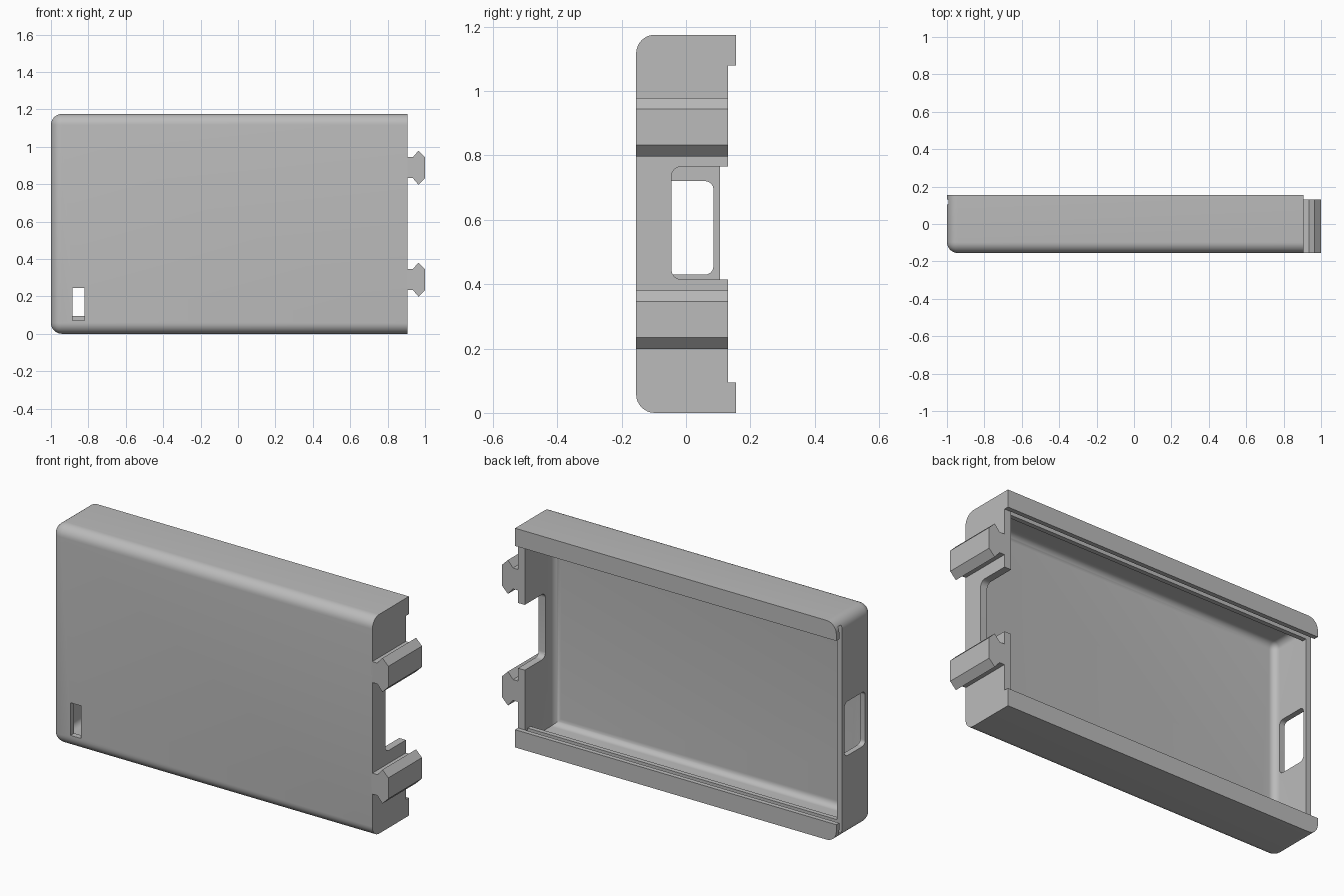
import bpy
import bmesh

cube = bpy.data.objects.get("Cube")
if cube:
    bpy.data.objects.remove(cube, do_unlink=True)

grey = bpy.data.materials.new("light_grey_plastic")
grey.use_nodes = True
grey.diffuse_color = (0.5, 0.5, 0.5, 1)
grey.node_tree.nodes["Principled BSDF"].inputs["Base Color"].default_value = (0.5, 0.5, 0.5, 1)


def box(name, x, y, z, radius=0, rounded=None, segments=8):
    """Box from (min, max) ranges; 'rounded' picks edges by their midpoint side (-1, 0, 1 per axis)."""
    bm = bmesh.new()
    bmesh.ops.create_cube(bm, size=2)
    if rounded:
        picked = [e for e in bm.edges
                  if rounded(*[round((a + b) / 2) for a, b in zip(e.verts[0].co, e.verts[1].co)])]
    for v in bm.verts:
        v.co = [r[0] if c < 0 else r[1] for c, r in zip(v.co, (x, y, z))]
    if rounded:
        bmesh.ops.bevel(bm, geom=picked, offset=radius, segments=segments,
                        profile=0.5, affect='EDGES')
    return to_object(bm, name)


def to_object(bm, name):
    bmesh.ops.recalc_face_normals(bm, faces=bm.faces[:])
    mesh = bpy.data.meshes.new(name)
    bm.to_mesh(mesh)
    bm.free()
    obj = bpy.data.objects.new(name, mesh)
    bpy.context.collection.objects.link(obj)
    mesh.materials.append(grey)
    return obj


def carve(target, cutter):
    mod = target.modifiers.new("carve", 'BOOLEAN')
    mod.operation = 'DIFFERENCE'
    mod.solver = 'EXACT'
    mod.object = cutter
    bpy.context.view_layer.objects.active = target
    bpy.ops.object.modifier_apply(modifier=mod.name)
    bpy.data.objects.remove(cutter, do_unlink=True)


HEIGHT = 1.175
WALL = 0.03
LIP = 0.095
inner_z = (WALL, HEIGHT - WALL)
open_z = (LIP, HEIGHT - LIP)

# Shell: front edges and the two right-end corners rounded, clip end left square
shell = box("case_shell", (-1, 0.905), (-0.155, 0.155), (0, HEIGHT), 0.058,
            lambda x, y, z: x < 1 and (y == -1 or (x == -1 and y == 0)))

# Hollow with a filleted floor, then the narrower opening between the rails
carve(shell, box("cavity", (-0.97, 0.865), (-0.125, 0.08), inner_z, 0.035,
                 lambda x, y, z: y == -1 or (y == 0 and x == -1)))
carve(shell, box("opening", (-0.97, 0.865), (0.05, 0.2), open_z))

# Sliding lid channel, open at the right end
carve(shell, box("lid_channel", (-1.1, 0.865), (0.105, 0.13), inner_z))
carve(shell, box("lid_gap", (-1.1, 1.1), (0.13, 0.2), open_z))

# Cable notch, end window and small front slot
carve(shell, box("notch", (0.8, 1.1), (-0.045, 0.2), (0.415, 0.765), 0.03,
                 lambda x, y, z: x == 0 and y == -1))
carve(shell, box("window", (-1.1, -0.9), (-0.09, 0.085), (0.43, 0.72), 0.025,
                 lambda x, y, z: x == 0))
carve(shell, box("slot", (-0.885, -0.822), (-0.2, -0.1), (0.07, 0.245)))

# Arrow-shaped clip rails on the left end
half = [(0.9, 0.056), (0.935, 0.056), (0.965, 0.091), (1.0, 0.056)]
outline = half + [(x, -z) for x, z in reversed(half)]
for name, centre in (("lower_clip", 0.29), ("upper_clip", 0.888)):
    bm = bmesh.new()
    face = bm.faces.new([bm.verts.new((x, -0.155, centre + z)) for x, z in outline])
    extruded = bmesh.ops.extrude_face_region(bm, geom=[face])["geom"]
    bmesh.ops.translate(bm, vec=(0, 0.285, 0),
                        verts=[g for g in extruded if isinstance(g, bmesh.types.BMVert)])
    to_object(bm, name)

# Smooth the rounded edges only
bpy.ops.object.select_all(action='DESELECT')
shell.select_set(True)
bpy.context.view_layer.objects.active = shell
bpy.ops.object.shade_smooth_by_angle(angle=0.52)
